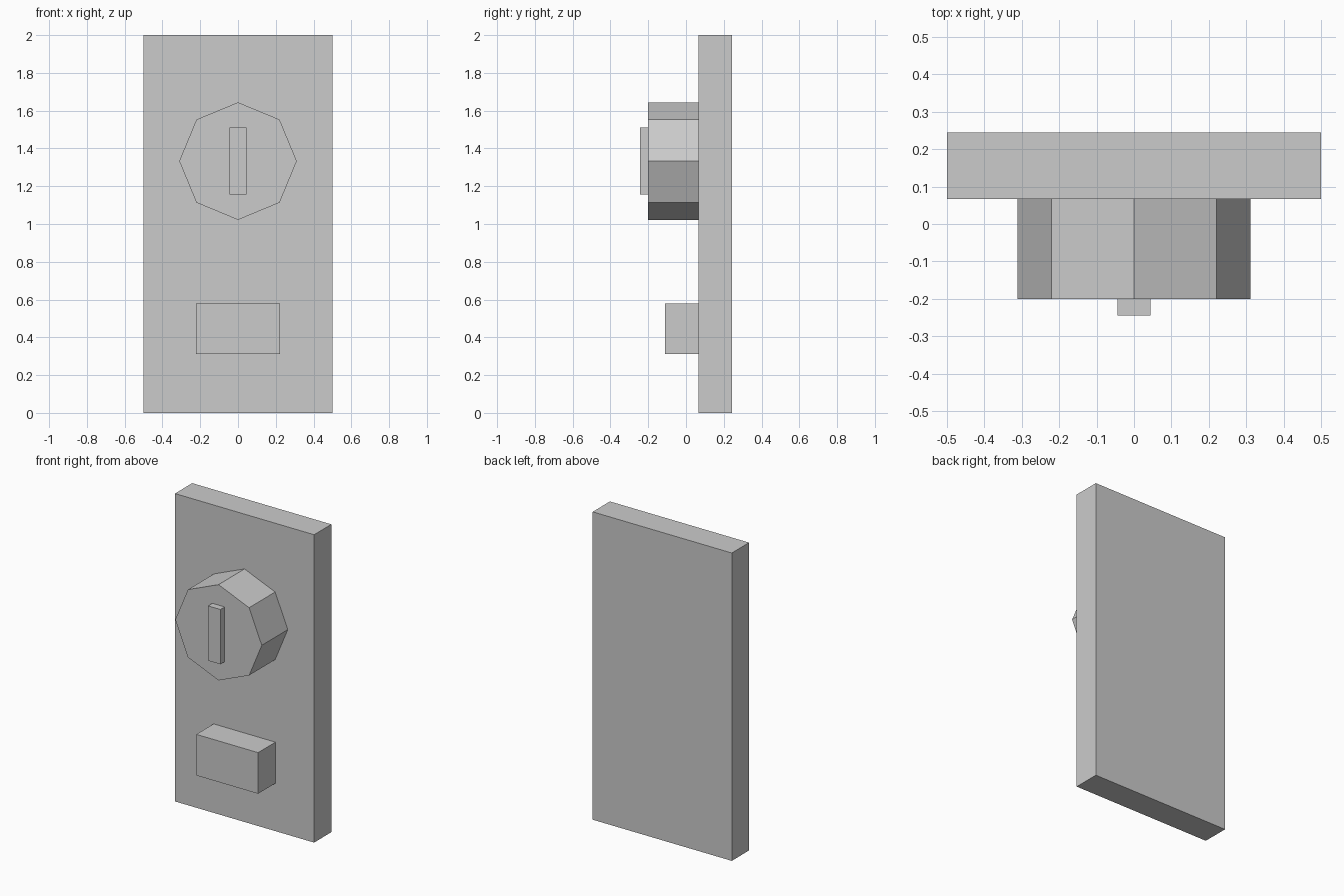
import bpy, math

if "Cube" in bpy.data.objects:
    bpy.data.objects.remove(bpy.data.objects["Cube"])

grey = bpy.data.materials.new("light_grey")
grey.diffuse_color = (0.6, 0.6, 0.6, 1)
grey.use_nodes = True
grey.node_tree.nodes["Principled BSDF"].inputs["Base Color"].default_value = grey.diffuse_color

PLATE_FRONT = 0.067
DIAL_FRONT = -0.2
DIAL_Z = 1.333


def box(name, width, y0, y1, z0, z1):
    bpy.ops.mesh.primitive_cube_add(size=1, location=(0, (y0 + y1) / 2, (z0 + z1) / 2))
    ob = bpy.context.object
    ob.name = name
    ob.scale = (width, y1 - y0, z1 - z0)
    bpy.ops.object.transform_apply(location=False, rotation=False, scale=True)
    ob.data.materials.append(grey)
    return ob


# Back plate
box("back_plate", 1.0, PLATE_FRONT, 0.244, 0, 2)

# Eight-sided dial, axis along y, corners pointing up and sideways
bpy.ops.mesh.primitive_cylinder_add(
    vertices=8, radius=0.311, depth=PLATE_FRONT - DIAL_FRONT,
    location=(0, (PLATE_FRONT + DIAL_FRONT) / 2, DIAL_Z),
    rotation=(math.pi / 2, 0, 0))
dial = bpy.context.object
dial.name = "dial"
dial.data.materials.append(grey)

# Raised grip on the dial
box("dial_grip", 0.089, -0.244, DIAL_FRONT, DIAL_Z - 0.178, DIAL_Z + 0.178)

# Lower block
box("lower_block", 0.444, -0.111, PLATE_FRONT, 0.311, 0.578)
